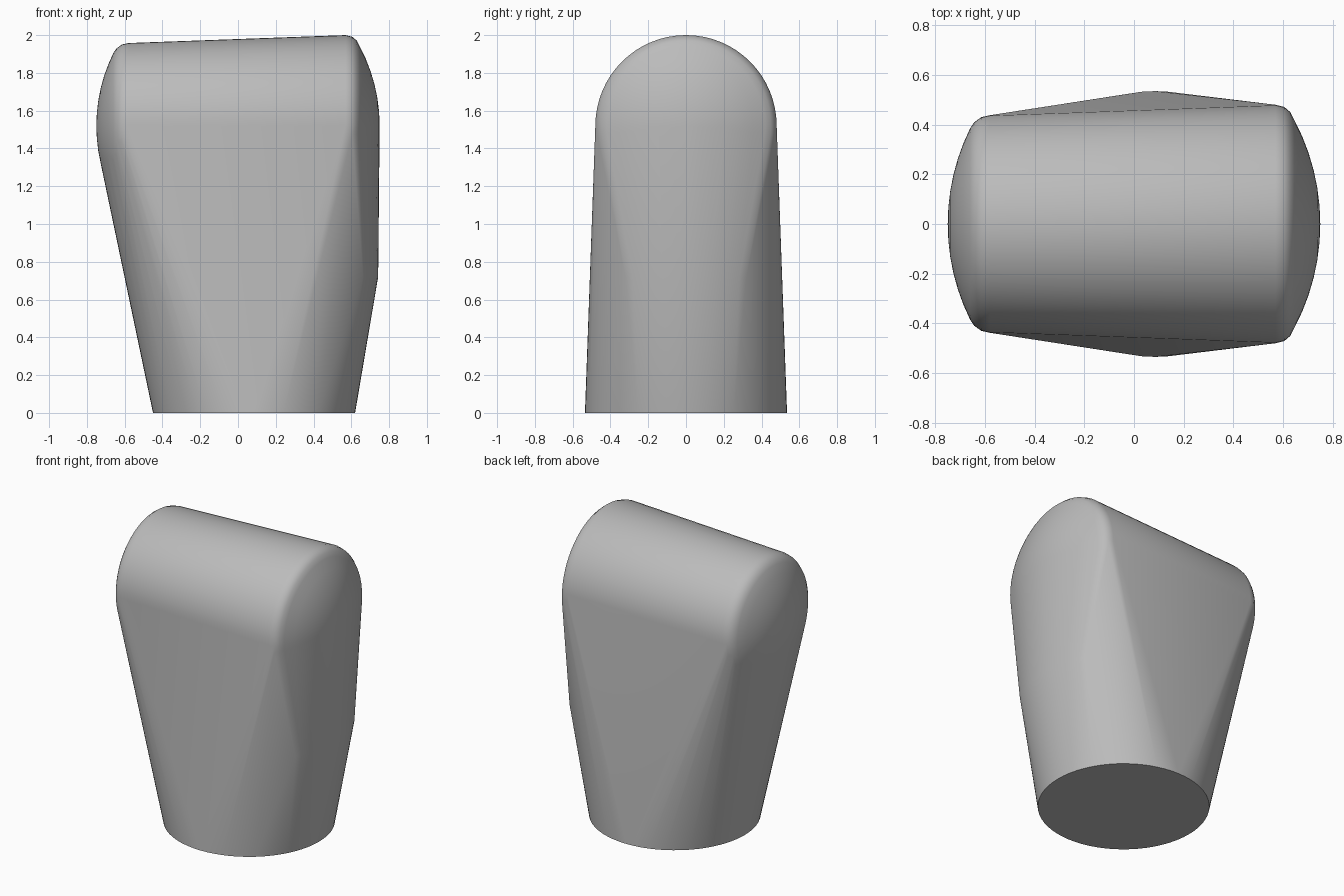
import bpy, bmesh
from math import sin, cos, tau, asin

cube = bpy.data.objects.get("Cube")
if cube:
    bpy.data.objects.remove(cube, do_unlink=True)

SEGMENTS = 64
AXIS_Z = 1.52


def dome(tip, rim, radius, steps=6):
    """Shallow arc profile from the tip on the axis out to the rim (x, r)."""
    sag = abs(tip - rim)
    big = (radius ** 2 + sag ** 2) / (2 * sag)
    side = 1 if tip > rim else -1
    end = asin(radius / big)
    return [(tip - side * big * (1 - cos(end * i / steps)), big * sin(end * i / steps))
            for i in range(steps + 1)]


bm = bmesh.new()

# Rounded head: a slightly tapered barrel with domed ends and soft rims
left_end = dome(-0.75, -0.66, 0.385) + [(-0.643, 0.41), (-0.615, 0.43), (-0.58, 0.438)]
right_end = dome(0.75, 0.645, 0.42) + [(0.63, 0.45), (0.605, 0.471), (0.57, 0.48)]
for x, r in left_end + right_end:
    for i in range(SEGMENTS if r else 1):
        a = tau * i / SEGMENTS
        bm.verts.new((x, r * cos(a), AXIS_Z + r * sin(a)))

# Round foot
for i in range(SEGMENTS):
    a = tau * i / SEGMENTS
    bm.verts.new((0.085 + 0.535 * cos(a), 0.535 * sin(a), 0))

# Curved ridge that bulges the left side below the head
ridge_radius = 0.68
half_angle = asin(0.32 / ridge_radius)
for i in range(-8, 9):
    a = half_angle * i / 8
    bm.verts.new((0.742 - ridge_radius * (1 - cos(a)), ridge_radius * sin(a), 0.72))

# Skin stretched over head, ridge and foot
hull = bmesh.ops.convex_hull(bm, input=bm.verts)
loose = {v for v in hull["geom_interior"] + hull["geom_unused"]
         if isinstance(v, bmesh.types.BMVert)}
bmesh.ops.delete(bm, geom=list(loose), context="VERTS")
bmesh.ops.dissolve_limit(bm, angle_limit=0.005, verts=bm.verts, edges=bm.edges)
bmesh.ops.recalc_face_normals(bm, faces=bm.faces)

mesh = bpy.data.meshes.new("tapered_body")
bm.to_mesh(mesh)
bm.free()
body = bpy.data.objects.new("tapered_body", mesh)
bpy.context.collection.objects.link(body)

# Plain grey finish
grey = bpy.data.materials.new("plain_grey")
grey.use_nodes = True
colour = (0.5, 0.5, 0.5, 1)
grey.diffuse_color = colour
grey.node_tree.nodes["Principled BSDF"].inputs["Base Color"].default_value = colour
mesh.materials.append(grey)

bpy.ops.object.select_all(action="DESELECT")
body.select_set(True)
bpy.context.view_layer.objects.active = body
bpy.ops.object.shade_smooth_by_angle(angle=0.5)
